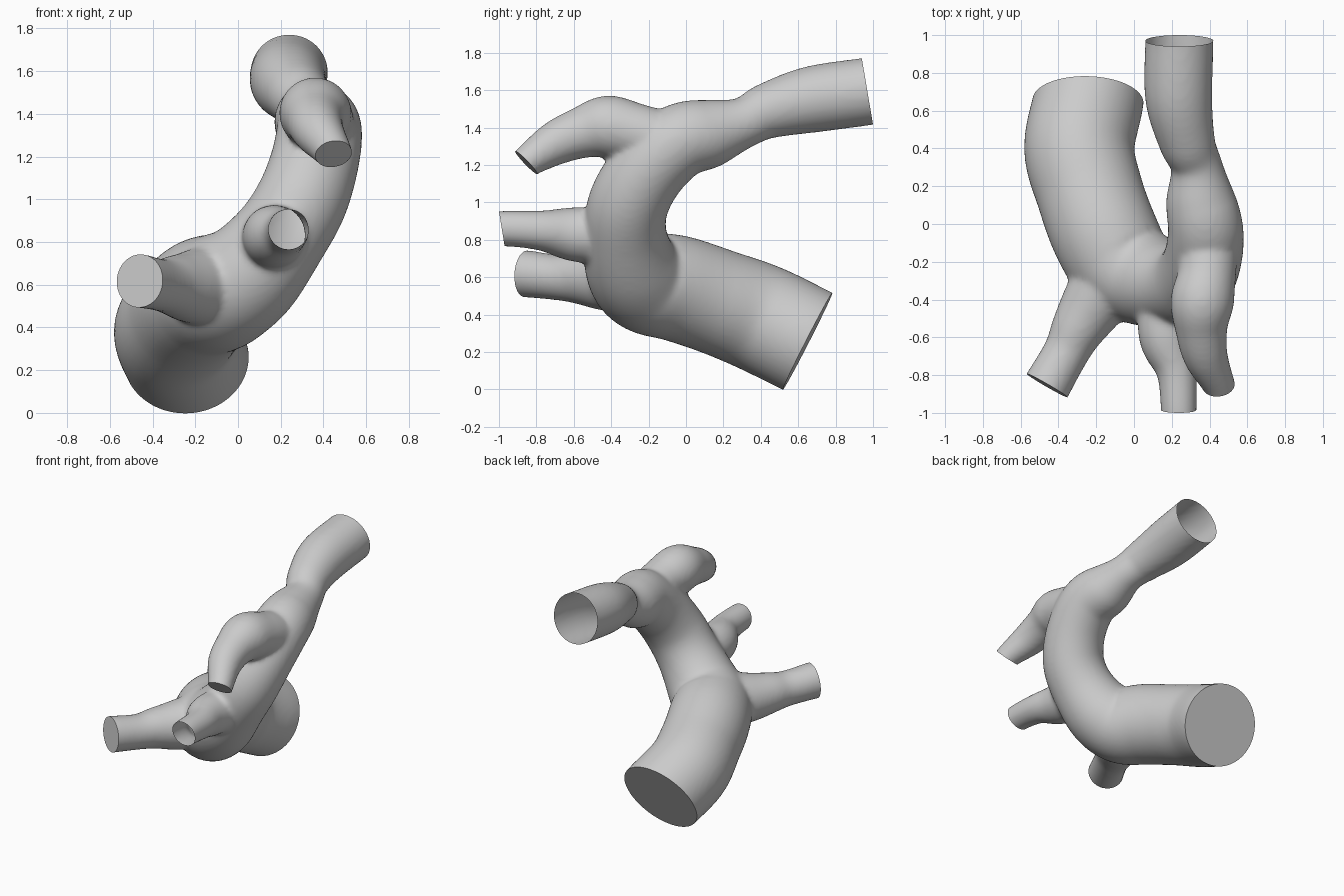
import bpy, bmesh, math
from mathutils import Vector

if "Cube" in bpy.data.objects:
    bpy.data.objects.remove(bpy.data.objects["Cube"])

SIDES, STEPS, EXTRA = 40, 8, 0.1


def spline(a, b, c, d, t):
    # Catmull-Rom on (x, y, z, radius)
    return 0.5 * (2 * b + (c - a) * t + (2 * a - 5 * b + 4 * c - d) * t * t
                  + (3 * b - a - 3 * c + d) * t ** 3)


def tube(bm, points):
    # closed tube of varying radius along a smooth path
    p = [Vector(q) for q in points]
    p = [2 * p[0] - p[1]] + p + [2 * p[-1] - p[-2]]
    path = [spline(*p[i:i + 4], k / STEPS) for i in range(len(p) - 3) for k in range(STEPS)]
    path.append(p[-2])
    rings, side = [], None
    for i, q in enumerate(path):
        tan = (path[min(i + 1, len(path) - 1)] - path[max(i - 1, 0)]).to_3d().normalized()
        side = tan.orthogonal() if side is None else side - tan * side.dot(tan)
        side.normalize()
        up = tan.cross(side)
        rings.append([bm.verts.new(q.to_3d() + q.w * (side * math.cos(a) + up * math.sin(a)))
                      for a in (2 * math.pi * j / SIDES for j in range(SIDES))])
    for r, s in zip(rings, rings[1:]):
        for j in range(SIDES):
            k = (j + 1) % SIDES
            bm.faces.new((r[j], r[k], s[k], s[j]))
    bm.faces.new(rings[0][::-1])
    bm.faces.new(rings[-1])


def beyond(end, normal):
    # path point a little past the final cut plane
    n = Vector(normal).normalized() * EXTRA
    return (end[0] + n.x, end[1] + n.y, end[2] + n.z, end[3])


# end discs: (x, y, z, radius), outward direction, capped or open
ends = {
    "trunk": ((-0.242, 0.65, 0.257, 0.292), (0.03, 0.89, -0.455), True),
    "arch": ((0.24, 0.97, 1.593, 0.181), (0, 0.986, 0.167), False),
    "left": ((-0.46, -0.855, 0.618, 0.126), (-0.5, -0.867, 0.06), True),
    "middle": ((0.237, -0.985, 0.86, 0.095), (0, -0.987, -0.16), False),
    "upper": ((0.45, -0.855, 1.214, 0.086), (0.12, -0.71, -0.69), True),
}
e = {k: [beyond(v[0], v[1]), v[0]] for k, v in ends.items()}

bm = bmesh.new()
# wide trunk sweeping round into the arch
tube(bm, e["trunk"] + [
    (-0.29, 0.4, 0.38, 0.292), (-0.235, 0.17, 0.468, 0.284), (-0.16, -0.04, 0.538, 0.284),
    (-0.065, -0.21, 0.575, 0.275), (0.06, -0.29, 0.66, 0.252), (0.2, -0.325, 0.83, 0.222),
    (0.3, -0.305, 1.0, 0.215), (0.36, -0.2, 1.18, 0.207), (0.38, -0.04, 1.325, 0.2),
    (0.352, 0.13, 1.37, 0.184), (0.33, 0.31, 1.427, 0.136), (0.28, 0.44, 1.49, 0.15),
    (0.237, 0.67, 1.55, 0.178)] + e["arch"][::-1])
# left branch
tube(bm, e["left"] + [(-0.36, -0.68, 0.598, 0.122), (-0.3, -0.56, 0.595, 0.142),
                      (-0.22, -0.43, 0.59, 0.17), (-0.1, -0.25, 0.6, 0.2)])
# middle branch
tube(bm, e["middle"] + [(0.225, -0.78, 0.85, 0.107), (0.172, -0.6, 0.83, 0.145),
                        (0.17, -0.35, 0.81, 0.15)])
# upper branch
tube(bm, e["upper"] + [(0.38, -0.7, 1.315, 0.118), (0.357, -0.56, 1.372, 0.138),
                       (0.36, -0.42, 1.403, 0.168), (0.385, -0.27, 1.375, 0.155),
                       (0.39, -0.13, 1.33, 0.16)])
bmesh.ops.recalc_face_normals(bm, faces=bm.faces)
mesh = bpy.data.meshes.new("branching_vessel")
bm.to_mesh(mesh)
bm.free()
obj = bpy.data.objects.new("branching_vessel", mesh)
bpy.context.collection.objects.link(obj)

# blend the tubes into one skin
rem = obj.modifiers.new("blend", "REMESH")
rem.mode = 'VOXEL'
rem.voxel_size = 0.016
smo = obj.modifiers.new("soften", "SMOOTH")
smo.factor, smo.iterations = 0.5, 10
fused = bpy.data.meshes.new_from_object(obj.evaluated_get(bpy.context.evaluated_depsgraph_get()))
obj.modifiers.clear()

# trim every end flat, cap the closed ones
bm = bmesh.new()
bm.from_mesh(fused)
for (x, y, z, r), normal, capped in ends.values():
    c = Vector((x, y, z))
    faces = [f for f in bm.faces if (f.calc_center_median() - c).length < r + 0.14]
    geom = set(faces)
    for f in faces:
        geom.update(f.verts)
        geom.update(f.edges)
    cut = bmesh.ops.bisect_plane(bm, geom=list(geom), dist=1e-5, plane_co=c,
                                 plane_no=Vector(normal), clear_outer=True)["geom_cut"]
    if capped:
        rim = [g for g in cut if isinstance(g, bmesh.types.BMEdge) and g.is_boundary]
        bmesh.ops.edgeloop_fill(bm, edges=rim)
bmesh.ops.recalc_face_normals(bm, faces=bm.faces)
bm.to_mesh(mesh)
bm.free()
bpy.data.meshes.remove(fused)

bpy.context.view_layer.objects.active = obj
obj.select_set(True)
bpy.ops.object.shade_smooth_by_angle(angle=math.radians(40))
